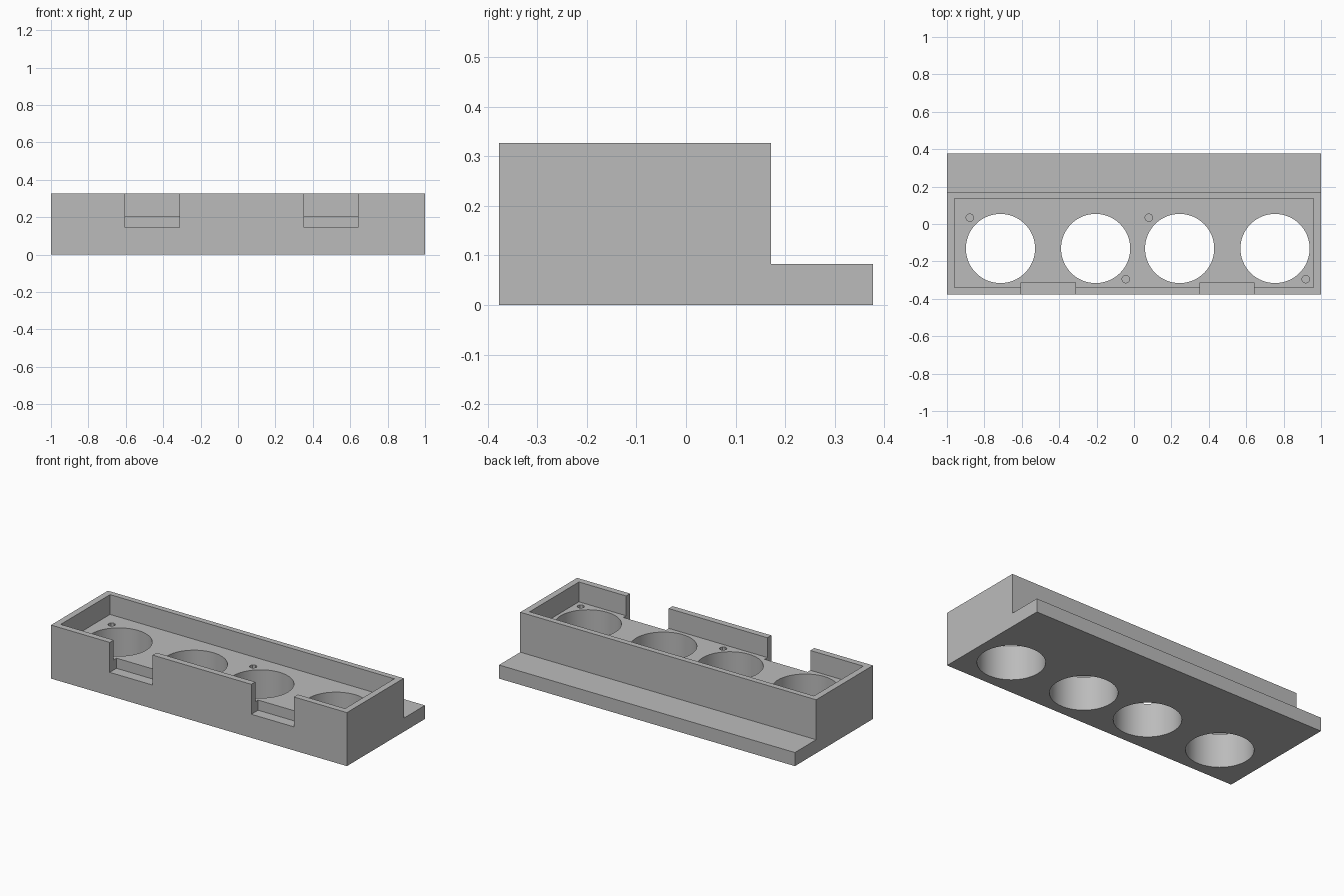
import bpy, bmesh, math

old = bpy.data.objects.get("Cube")
if old:
    bpy.data.objects.remove(old, do_unlink=True)

grey = bpy.data.materials.new("plain grey")
grey.use_nodes = True
COLOUR = (0.5, 0.5, 0.5, 1)
grey.diffuse_color = COLOUR
grey.node_tree.nodes["Principled BSDF"].inputs["Base Color"].default_value = COLOUR

TOP, FLOOR, FLANGE = 0.327, 0.206, 0.083
FRONT, BACK, STEP = -0.377, 0.377, 0.172


def finish(bm, name):
    bmesh.ops.recalc_face_normals(bm, faces=bm.faces)
    mesh = bpy.data.meshes.new(name)
    bm.to_mesh(mesh)
    bm.free()
    mesh.materials.append(grey)
    ob = bpy.data.objects.new(name, mesh)
    bpy.context.collection.objects.link(ob)
    return ob


def prism(name, points, offset):
    """Extrude a closed outline along an offset."""
    bm = bmesh.new()
    face = bm.faces.new([bm.verts.new(p) for p in points])
    ext = bmesh.ops.extrude_face_region(bm, geom=[face])
    moved = [v for v in ext["geom"] if isinstance(v, bmesh.types.BMVert)]
    bmesh.ops.translate(bm, verts=moved, vec=offset)
    return finish(bm, name)


def box(name, x0, x1, y0, y1, z0, z1):
    outline = [(x0, y0, z0), (x1, y0, z0), (x1, y1, z0), (x0, y1, z0)]
    return prism(name, outline, (0, 0, z1 - z0))


def cylinder(name, x, y, z0, z1, radius, sides):
    turn = 2 * math.pi / sides
    ring = [(x + radius * math.cos(i * turn), y + radius * math.sin(i * turn), z0)
            for i in range(sides)]
    return prism(name, ring, (0, 0, z1 - z0))


# Stepped body: tall block with a low ledge along the back
profile = [(FRONT, 0), (BACK, 0), (BACK, FLANGE), (STEP, FLANGE), (STEP, TOP), (FRONT, TOP)]
body = prism("tray_body", [(-1, y, z) for y, z in profile], (2, 0, 0))

# Shallow tray pocket and the two notches in the front wall
cutters = [box("pocket_cutter", -0.961, 0.961, -0.339, 0.137, FLOOR, 0.5)]
for x0, x1 in ((-0.603, -0.313), (0.354, 0.642)):
    cutters.append(box("notch_cutter", x0, x1, -0.5, -0.312, 0.144, 0.5))

# Four large round through holes
for x in (-0.714, -0.205, 0.244, 0.754):
    cutters.append(cylinder("round_hole_cutter", x, -0.131, -0.1, 0.5, 0.185, 64))

# Four small blind screw holes
for x, y in ((-0.878, 0.034), (-0.044, -0.295), (0.079, 0.034), (0.918, -0.295)):
    cutters.append(cylinder("screw_hole_cutter", x, y, 0.08, 0.5, 0.021, 8))

for cutter in cutters:
    cutter.hide_render = True
    mod = body.modifiers.new(cutter.name, "BOOLEAN")
    mod.operation = "DIFFERENCE"
    mod.solver = "EXACT"
    mod.object = cutter

# Bake the cuts and drop the cutters
bpy.context.view_layer.update()
graph = bpy.context.evaluated_depsgraph_get()
cut_mesh = bpy.data.meshes.new_from_object(body.evaluated_get(graph))
body.modifiers.clear()
body.data = cut_mesh
body.data.name = "tray_body"
for cutter in cutters:
    bpy.data.objects.remove(cutter, do_unlink=True)

# Smooth the round bores, keep every corner sharp
bpy.ops.object.select_all(action="DESELECT")
body.select_set(True)
bpy.context.view_layer.objects.active = body
bpy.ops.object.shade_smooth_by_angle(angle=math.radians(30))
